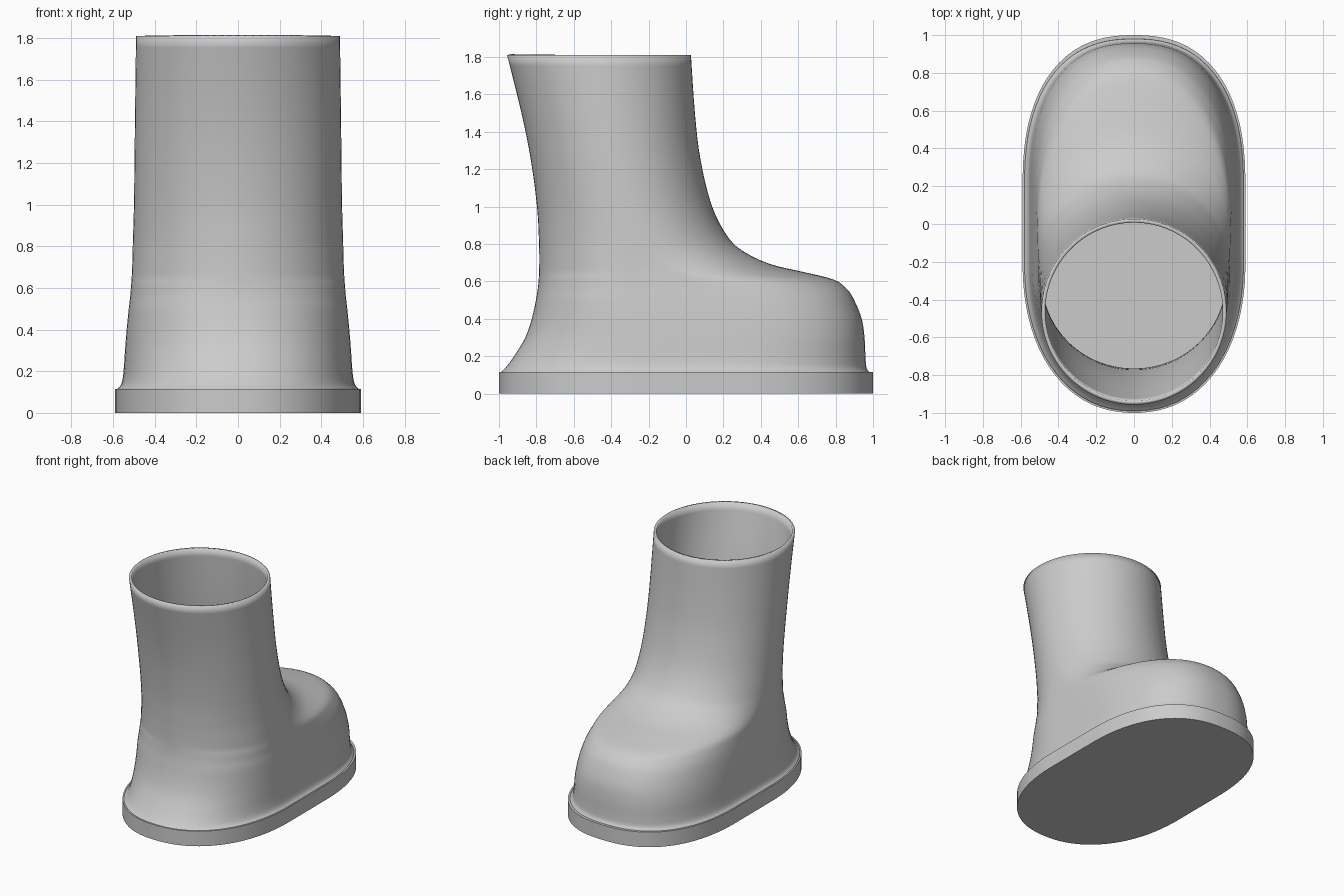
import bpy, bmesh, math

if "Cube" in bpy.data.objects:
    bpy.data.objects.remove(bpy.data.objects["Cube"])

SIDES = 80


def ring(back, front, width, cb, cf, n):
    """Horizontal outline: rounded heel half and rounded toe half."""
    pts = []
    for i in range(SIDES):
        a = 2 * math.pi * (i + 0.5) / SIDES
        c, s = math.cos(a), math.sin(a)
        e = 2 / (n if s > 0 else 1 + n / 2)
        x = width * math.copysign(abs(c) ** e, c)
        y = cf + (front - cf) * s ** e if s > 0 else cb - (cb - back) * (-s) ** e * -1 * -1
        pts.append((x, y))
    return pts


def loft(name, rows, cap=False):
    """Skin a stack of rings; each row is z, back, front, width, cb, cf, n."""
    bm = bmesh.new()
    rings = [[bm.verts.new((x, y, r[0])) for x, y in ring(*r[1:])] for r in rows]
    for lo, hi in zip(rings, rings[1:]):
        for i in range(SIDES):
            j = (i + 1) % SIDES
            bm.faces.new((lo[i], lo[j], hi[j], hi[i]))
    if cap:
        bm.faces.new(rings[0][::-1])
        bm.faces.new(rings[-1])
    bmesh.ops.recalc_face_normals(bm, faces=bm.faces)
    me = bpy.data.meshes.new(name)
    bm.to_mesh(me)
    bm.free()
    ob = bpy.data.objects.new(name, me)
    bpy.context.collection.objects.link(ob)
    return ob


def smooth_rows(rows, steps=4):
    """Catmull-Rom interpolation through the rows."""
    out = []
    for k in range(len(rows) - 1):
        p = [rows[max(0, min(len(rows) - 1, k + d))] for d in (-1, 0, 1, 2)]
        for s in range(steps):
            t = s / steps
            out.append([0.5 * (2 * b + (c - a) * t + (2 * a - 5 * b + 4 * c - d) * t * t
                               + (3 * b - a - 3 * c + d) * t ** 3) for a, b, c, d in zip(*p)])
    out.append(list(rows[-1]))
    return out


def shade(ob, angle):
    bpy.ops.object.select_all(action='DESELECT')
    ob.select_set(True)
    bpy.context.view_layer.objects.active = ob
    bpy.ops.object.shade_smooth_by_angle(angle=math.radians(angle))


# Upper: foot blending into the leaning shaft
upper_rows = [
    (0.115, -0.99, 0.98, 0.58, -0.20, 0.20, 2.4),
    (0.14, -0.965, 0.965, 0.56, -0.20, 0.20, 2.4),
    (0.20, -0.92, 0.96, 0.55, -0.20, 0.20, 2.4),
    (0.30, -0.86, 0.955, 0.543, -0.22, 0.19, 2.4),
    (0.40, -0.825, 0.94, 0.535, -0.25, 0.16, 2.35),
    (0.50, -0.803, 0.90, 0.525, -0.28, 0.10, 2.3),
    (0.56, -0.793, 0.86, 0.518, -0.29, 0.05, 2.2),
    (0.61, -0.788, 0.79, 0.514, -0.30, -0.01, 2.1),
    (0.65, -0.786, 0.63, 0.511, -0.30, -0.10, 2.0),
    (0.69, -0.785, 0.46, 0.509, -0.30, -0.17, 2.0),
    (0.75, -0.785, 0.325, 0.507, -0.30, -0.23, 2.0),
    (0.83, -0.787, 0.23, 0.505, -0.30, -0.27, 2.0),
    (1.00, -0.797, 0.14, 0.50, -0.33, -0.32, 2.0),
    (1.25, -0.83, 0.078, 0.497, -0.375, -0.375, 2.0),
    (1.50, -0.88, 0.048, 0.494, -0.415, -0.415, 2.0),
    (1.81, -0.957, 0.027, 0.49, -0.465, -0.465, 2.0),
]
upper = loft("boot_upper", smooth_rows(upper_rows))
wall = upper.modifiers.new("wall", 'SOLIDIFY')
wall.thickness = 0.02
wall.offset = -1
shade(upper, 40)

# Sole: flat slab with a crisp edge
sole = (-1.0, 1.0, 0.59, -0.20, 0.20, 2.4)
sole_ob = loft("sole", [(0.0, *sole), (0.115, *sole)], cap=True)
shade(sole_ob, 40)
